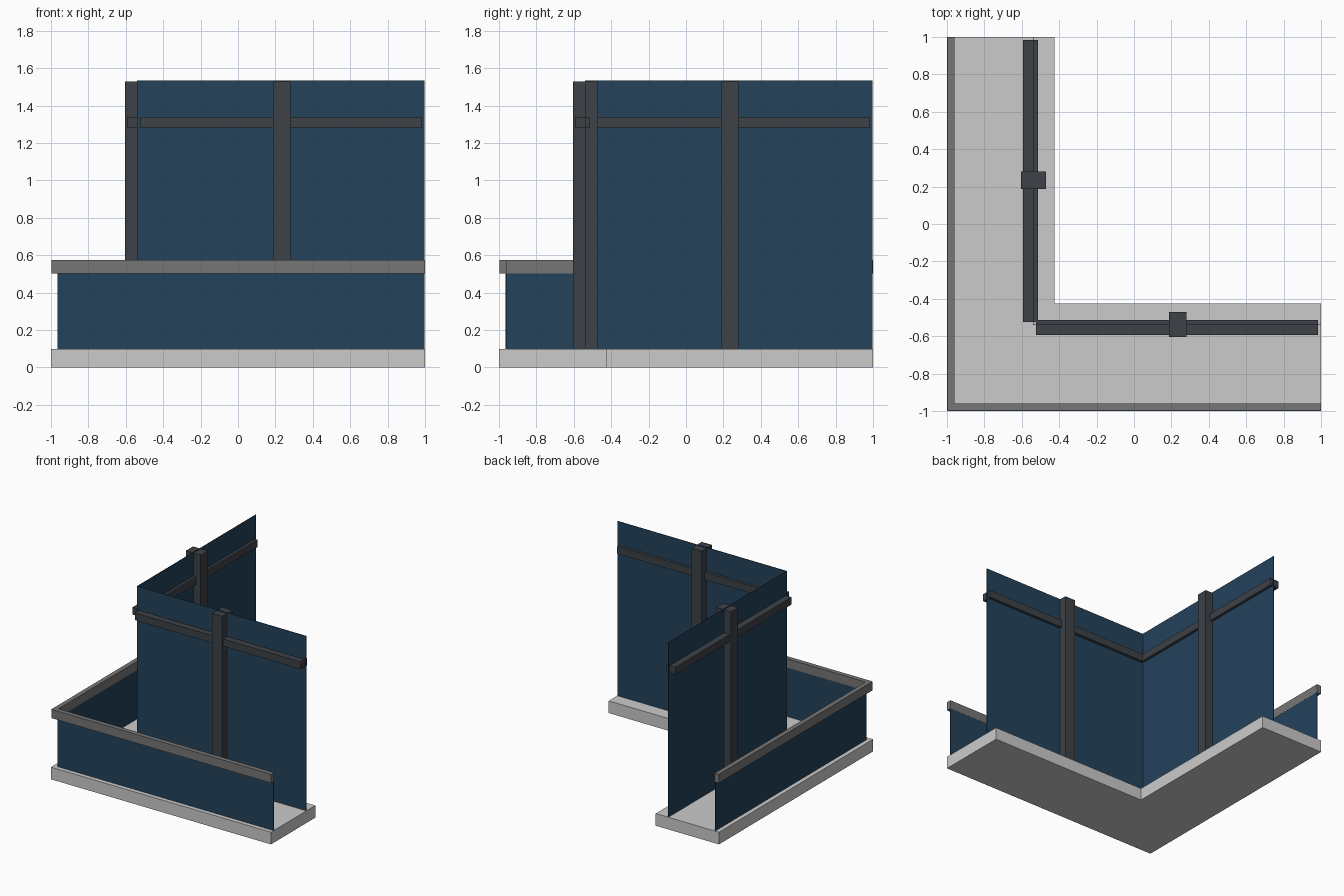
import bpy
import bmesh

if "Cube" in bpy.data.objects:
    bpy.data.objects.remove(bpy.data.objects["Cube"])


def material(name, rgb):
    m = bpy.data.materials.new(name)
    m.use_nodes = True
    m.diffuse_color = (*rgb, 1)
    m.node_tree.nodes["Principled BSDF"].inputs["Base Color"].default_value = (*rgb, 1)
    return m


CONCRETE = material("light grey", (0.60, 0.60, 0.60))
RAIL = material("mid grey", (0.18, 0.18, 0.18))
STEEL = material("dark grey", (0.047, 0.054, 0.063))
GLASS = material("deep blue", (0.017, 0.054, 0.105))


def prism(name, outline, z0, z1, mat):
    """Extrude a flat outline from z0 up to z1."""
    bm = bmesh.new()
    base = bm.faces.new([bm.verts.new((x, y, z0)) for x, y in outline])
    top = bmesh.ops.extrude_face_region(bm, geom=[base])["geom"]
    for v in top:
        if isinstance(v, bmesh.types.BMVert):
            v.co.z = z1
    bmesh.ops.recalc_face_normals(bm, faces=bm.faces)
    mesh = bpy.data.meshes.new(name)
    bm.to_mesh(mesh)
    bm.free()
    mesh.materials.append(mat)
    obj = bpy.data.objects.new(name, mesh)
    bpy.context.collection.objects.link(obj)
    return obj


def wing_part(name, wing, along, across, height, mat):
    """Box given along and across one wing of the L."""
    (a0, a1), (c0, c1) = along, across
    pts = [(a0, c0), (a1, c0), (a1, c1), (a0, c1)]
    if wing == "side":
        pts = [(y, x) for x, y in pts]
    return prism(f"{wing}_{name}", pts, *height, mat)


# L-shaped floor slab
prism("floor_slab", [(-1, -1), (1, -1), (1, -0.425), (-0.425, -0.425),
                     (-0.425, 1), (-1, 1)], 0, 0.1, CONCRETE)

for wing in ("front", "side"):
    # Low parapet with its handrail
    start = -0.96 if wing == "front" else -0.998
    wing_part("parapet", wing, (-0.963, 0.998), (-0.965, -0.961), (0.1, 0.51), GLASS)
    wing_part("handrail", wing, (start, 1), (-0.998, -0.96), (0.503, 0.575), RAIL)
    # Tall panel, its post and crossbeam
    wing_part("panel", wing, (-0.54, 0.998), (-0.54, -0.536), (0.1, 1.535), GLASS)
    wing_part("post", wing, (0.187, 0.28), (-0.605, -0.47), (0.1, 1.53), STEEL)
    wing_part("crossbeam", wing, (-0.523, 0.985), (-0.593, -0.513), (1.28, 1.34), STEEL)
